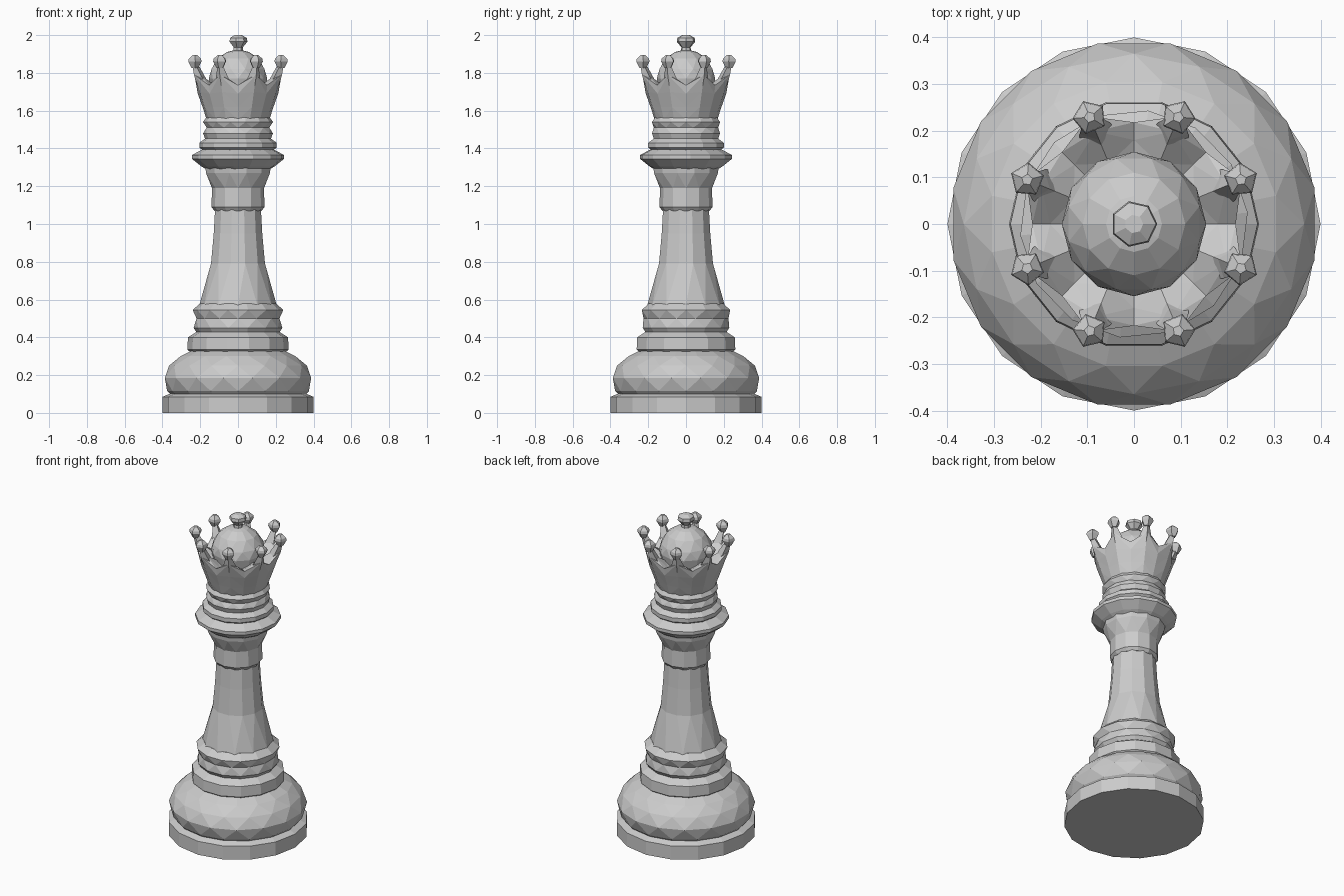
import bpy, bmesh
from math import sin, cos, pi
from mathutils import Vector

if "Cube" in bpy.data.objects:
    bpy.data.objects.remove(bpy.data.objects["Cube"])


def finish(name, bm):
    bmesh.ops.recalc_face_normals(bm, faces=bm.faces)
    mesh = bpy.data.meshes.new(name)
    bm.to_mesh(mesh)
    bm.free()
    obj = bpy.data.objects.new(name, mesh)
    bpy.context.collection.objects.link(obj)
    return obj


def turned(name, sides, profile, stagger=(), turn=0.0):
    """Lathe a closed solid; rows listed in stagger rotate half a step into triangles."""
    bm = bmesh.new()
    rings, shift = [], 0
    for i, (r, z) in enumerate(profile):
        shift += 0.5 if i in stagger else 0
        ang = [turn + 2 * pi * (k + shift) / sides for k in range(sides)]
        rings.append([bm.verts.new((r * cos(a), r * sin(a), z)) for a in ang])
    for i, (lo, hi) in enumerate(zip(rings, rings[1:])):
        for k in range(sides):
            n = (k + 1) % sides
            if i + 1 in stagger:
                bm.faces.new((lo[k], lo[n], hi[k]))
                bm.faces.new((lo[n], hi[n], hi[k]))
            else:
                bm.faces.new((lo[k], lo[n], hi[n], hi[k]))
    bm.faces.new(rings[0][::-1])
    bm.faces.new(rings[-1])
    return finish(name, bm)


# Foot: plinth, wide bulge and two rings
turned("plinth", 16, [(.4, 0), (.4, .085), (.365, .1)])
turned("foot_bulge", 16, [(.35, .09), (.375, .115), (.395, .185), (.365, .25),
                          (.31, .30), (.24, .335)], stagger=(2, 3, 4))
turned("lower_ring", 14, [(.25, .32), (.268, .335), (.265, .40), (.21, .435)])
turned("upper_ring", 14, [(.215, .42), (.235, .45), (.225, .50), (.24, .545),
                          (.20, .58)], stagger=(2, 3))

# Stem and flared neck
turned("stem", 12, [(.205, .57), (.148, .79), (.133, .95), (.125, 1.09)], stagger=(1,))
turned("neck", 12, [(.125, 1.07), (.14, 1.09), (.138, 1.19), (.175, 1.27),
                    (.18, 1.31)], stagger=(3,))

# Collar under the crown
turned("collar_flange", 14, [(.17, 1.29), (.195, 1.305), (.245, 1.345), (.245, 1.365),
                             (.18, 1.40)], turn=.1)
turned("collar_ring", 14, [(.18, 1.385), (.205, 1.405), (.205, 1.43), (.17, 1.455)])
turned("crown_band", 14, [(.17, 1.44), (.185, 1.48), (.17, 1.51), (.185, 1.54),
                          (.168, 1.565)], stagger=(2, 3))

# Crown cup: 16 sides, odd columns rise to the points, even ones are notches
bm = bmesh.new()
rows = [((.165, 1.55), (.165, 1.55)), ((.188, 1.62), (.192, 1.62)),
        ((.213, 1.69), (.22, 1.70)), ((.218, 1.735), (.25, 1.79)),
        ((.18, 1.725), (.215, 1.79)), ((.13, 1.71), (.14, 1.74))]
rings = []
for row in rows:
    ring = []
    for k in range(16):
        r, z = row[k % 2]
        a = k * pi / 8
        ring.append(bm.verts.new((r * cos(a), r * sin(a), z)))
    rings.append(ring)
for lo, hi in zip(rings, rings[1:]):
    for k in range(16):
        n = (k + 1) % 16
        if k % 2:
            bm.faces.new((lo[k], lo[n], hi[k]))
            bm.faces.new((lo[n], hi[n], hi[k]))
        else:
            bm.faces.new((lo[k], lo[n], hi[n]))
            bm.faces.new((lo[k], hi[n], hi[k]))
bm.faces.new(rings[0][::-1])
finish("crown_cup", bm)

# Eight crown points, each a tapered prong with a faceted bead
for i in range(8):
    a = (i + .5) * pi / 4
    out, side = Vector((cos(a), sin(a), 0)), Vector((-sin(a), cos(a), 0))
    bm = bmesh.new()
    ends = []
    for inner, outer, half, zi, z in [(.15, .218, .055, 1.71, 1.70), (.195, .25, .034, 1.79, 1.78),
                                      (.225, .26, .018, 1.84, 1.83)]:
        mid = (inner + outer) / 2
        pts = [out * inner + Vector((0, 0, zi)), out * mid + side * half + Vector((0, 0, z)),
               out * outer + Vector((0, 0, z)), out * mid - side * half + Vector((0, 0, z))]
        ends.append([bm.verts.new(p) for p in pts])
    for lo, hi in zip(ends, ends[1:]):
        for k in range(4):
            n = (k + 1) % 4
            bm.faces.new((lo[k], lo[n], hi[n], hi[k]))
    bm.faces.new(ends[0])
    bm.faces.new(ends[-1])
    finish(f"crown_point_{i + 1}", bm)
    bead = turned(f"crown_bead_{i + 1}", 5, [(.018, -.035), (.037, .0), (.034, .015), (.012, .035)],
                  turn=a)
    bead.location = out * .248 + Vector((0, 0, 1.86))

# Dome and finial
turned("crown_dome", 12, [(.14, 1.70), (.155, 1.77), (.145, 1.82), (.11, 1.875),
                          (.06, 1.91), (.02, 1.92)], stagger=(2, 3))
turned("finial", 7, [(.03, 1.89), (.025, 1.935), (.05, 1.965), (.047, 1.985), (.02, 2.0)])
